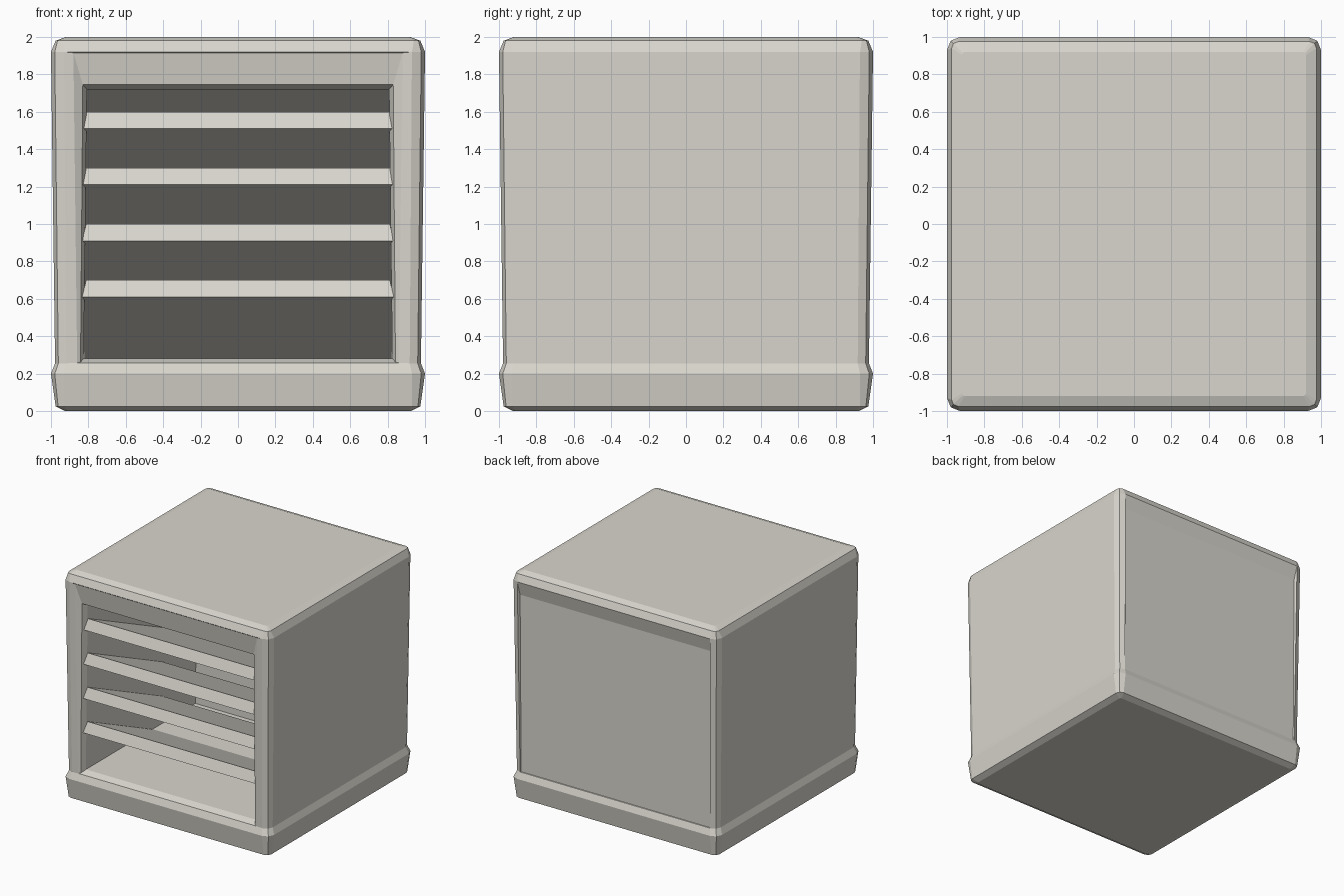
import bpy
import bmesh

cube = bpy.data.objects.get("Cube")
if cube:
    bpy.data.objects.remove(cube, do_unlink=True)

# One warm grey for everything
grey = bpy.data.materials.new("warm_grey")
colour = (0.69, 0.67, 0.61, 1)
grey.diffuse_color = colour
grey.use_nodes = True
grey.node_tree.nodes["Principled BSDF"].inputs["Base Color"].default_value = colour


def finish(bm, name):
    bmesh.ops.recalc_face_normals(bm, faces=bm.faces)
    mesh = bpy.data.meshes.new(name)
    bm.to_mesh(mesh)
    bm.free()
    mesh.materials.append(grey)
    obj = bpy.data.objects.new(name, mesh)
    bpy.context.collection.objects.link(obj)
    return obj


def bridge(bm, a, b):
    """Join two closed loops of vertices; returns the new faces."""
    n = len(a)
    return [bm.faces.new((a[i], a[(i + 1) % n], b[(i + 1) % n], b[i])) for i in range(n)]


def ring(bm, h, z, cut):
    """Square ring with softened corners, starting on the front edge."""
    flat, mid = h - cut, h - cut * 0.29
    corner = [(-flat, -h), (flat, -h), (mid, -mid)]
    pts = []
    for _ in range(4):
        pts += corner
        corner = [(-y, x) for x, y in corner]
    return [bm.verts.new((x, y, z)) for x, y in pts]


def frame_loop(bm, side, bottom, top):
    """Rectangular loop; bottom and top are (half width, depth, height)."""
    (xb, yb, zb), (xt, yt, zt) = bottom, top
    pts = [(-xb, yb, zb), (xb, yb, zb), (xt, yt, zt), (-xt, yt, zt)]
    return [bm.verts.new((x * side, y * side, z)) for x, y, z in pts]


# Casing: lofted rings with a flared plinth and a tapering upper body
bm = bmesh.new()
profile = [(0.925, 0, 0.015), (0.975, 0.025, 0.045), (1.0, 0.2, 0.07), (0.978, 0.255, 0.06),
           (1.0, 1.92, 0.07), (0.975, 1.98, 0.035), (0.92, 2, 0.015)]
rings = [ring(bm, *p) for p in profile]
bm.faces.new(rings[0])
bm.faces.new(rings[-1])
panels = {}
for level, (low, high) in enumerate(zip(rings, rings[1:])):
    faces = bridge(bm, low, high)
    if level == 3:
        panels = {1: faces[0], -1: faces[6]}

# Front opens into the cavity; the back holds a shallow recessed panel
front_steps = [((0.86, -0.977, 0.258), (0.88, -0.995, 1.915)),
               ((0.842, -0.966, 0.262), (0.83, -0.968, 1.745)),
               ((0.825, -0.92, 0.28), (0.808, -0.92, 1.72)),
               ((0.825, 0.59, 0.28), (0.808, 0.59, 1.72))]
back_steps = [((0.912, -0.972, 0.257), (0.922, -0.972, 1.8))]
for side, steps in ((1, front_steps), (-1, back_steps)):
    start = 0 if side == 1 else 6
    low, high = rings[3], rings[4]
    loop = [low[start], low[start + 1], high[start + 1], high[start]]
    bm.faces.remove(panels[side])
    for bottom, top in steps:
        new_loop = frame_loop(bm, side, bottom, top)
        bridge(bm, loop, new_loop)
        loop = new_loop
    bm.faces.new(loop)
finish(bm, "casing")

# Slats: a bright sloping lip, then a deep blade falling towards the back
blade = [(-0.95, 0.01), (-0.915, 0.1), (0.13, -0.38), (0.13, -0.47)]
for i in range(5):
    bm = bmesh.new()
    ends = []
    for s in (-1, 1):
        widths = (0.833, 0.812, 0.815, 0.815)
        ends.append([bm.verts.new((s * w, y, 0.6 + 0.3 * i + z))
                     for w, (y, z) in zip(widths, blade)])
        bm.faces.new(ends[-1])
    bridge(bm, *ends)
    finish(bm, f"slat_{i + 1}")
